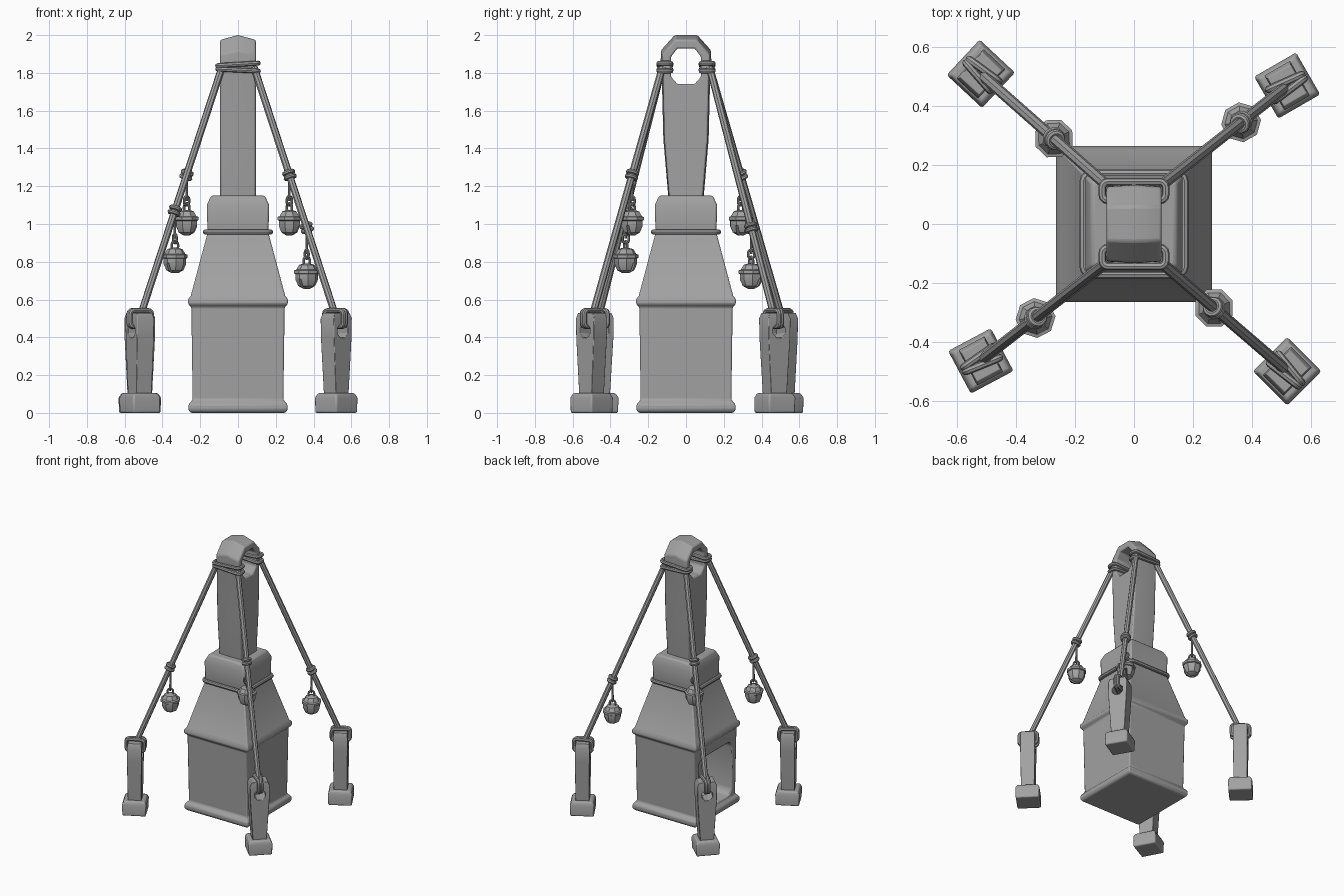
import bpy, bmesh, math
from mathutils import Vector, Matrix

cube = bpy.data.objects.get("Cube")
if cube:
    bpy.data.objects.remove(cube, do_unlink=True)

stone = bpy.data.materials.new("stone grey")
stone.use_nodes = True
GREY = (0.36, 0.36, 0.36, 1)
stone.diffuse_color = GREY
stone.node_tree.nodes["Principled BSDF"].inputs["Base Color"].default_value = GREY


def activate(ob):
    bpy.ops.object.select_all(action="DESELECT")
    ob.select_set(True)
    bpy.context.view_layer.objects.active = ob


def loft(name, rings, matrix=Matrix()):
    """Skin equal-length rings of points and cap both ends."""
    bm = bmesh.new()
    loops = [[bm.verts.new(p) for p in ring] for ring in rings]
    n = len(loops[0])
    for a, b in zip(loops, loops[1:]):
        for i in range(n):
            bm.faces.new((a[i], a[(i + 1) % n], b[(i + 1) % n], b[i]))
    bm.faces.new(loops[0])
    bm.faces.new(loops[-1])
    bmesh.ops.recalc_face_normals(bm, faces=bm.faces)
    me = bpy.data.meshes.new(name)
    bm.to_mesh(me)
    bm.free()
    ob = bpy.data.objects.new(name, me)
    ob.matrix_world = matrix
    bpy.context.collection.objects.link(ob)
    me.materials.append(stone)
    return ob


def block(name, levels, matrix=Matrix()):
    """Rectangular column from (z, half x, half y) levels."""
    return loft(name, [[(-x, -y, z), (x, -y, z), (x, y, z), (-x, y, z)]
                       for z, x, y in levels], matrix)


def lathe(name, profile, matrix, n=8):
    return loft(name, [[(r * math.cos(math.tau * i / n), r * math.sin(math.tau * i / n), z)
                        for i in range(n)] for r, z in profile], matrix)


def cut(ob, cutter):
    mod = ob.modifiers.new("cut", "BOOLEAN")
    mod.object = cutter
    mod.solver = "EXACT"
    bpy.context.view_layer.update()
    activate(ob)
    bpy.ops.object.modifier_apply(modifier=mod.name)
    bpy.data.objects.remove(cutter, do_unlink=True)


def finish(ob, bevel=0.0):
    activate(ob)
    if bevel:
        mod = ob.modifiers.new("soft edges", "BEVEL")
        mod.width = bevel
        mod.segments = 2
        mod.angle_limit = math.radians(35)
    bpy.ops.object.shade_smooth_by_angle(angle=math.radians(35))
    return ob


def tube(name, points, radius, cyclic=False, matrix=Matrix()):
    cu = bpy.data.curves.new(name, "CURVE")
    cu.dimensions = "3D"
    cu.bevel_depth = radius
    cu.bevel_resolution = 2
    cu.use_fill_caps = True
    sp = cu.splines.new("POLY")
    sp.points.add(len(points) - 1)
    for p, co in zip(sp.points, points):
        p.co = (*co, 1)
    sp.use_cyclic_u = cyclic
    cu.materials.append(stone)
    ob = bpy.data.objects.new(name, cu)
    ob.matrix_world = matrix
    bpy.context.collection.objects.link(ob)
    activate(ob)
    bpy.ops.object.convert(target="MESH")
    return finish(bpy.context.object)


def rounded(hx, hy, r, steps=3):
    """Rounded rectangle in the xy plane."""
    pts = []
    for k, (sx, sy) in enumerate([(1, 1), (-1, 1), (-1, -1), (1, -1)]):
        for i in range(steps + 1):
            a = math.pi / 2 * (k + i / steps)
            pts.append((sx * (hx - r) + r * math.cos(a), sy * (hy - r) + r * math.sin(a), 0))
    return pts


def at(x, y, z):
    return Matrix.Translation((x, y, z))


def turn(angle, axis):
    return Matrix.Rotation(angle, 4, axis)


# Main house: foot, walls, eaves and sloping roof
house = block("house_body", [(z, h, h) for z, h in [
    (0, .25), (.015, .262), (.045, .262), (.07, .24), (.56, .247), (.575, .264),
    (.6, .264), (.62, .25), (.95, .162)]])
niche = loft("niche_cutter", [[(x, p[0], p[1] + .28) for p in rounded(.195, .2, .05)]
                              for x in (-.4, -.02)])
cut(house, niche)
finish(house, .008)

# Collar block above the roof, with its rope
finish(block("collar", [(z, h, h) for z, h in [
    (.93, .155), (.98, .162), (1.1, .165), (1.15, .143)]]), .01)
tube("collar_rope", rounded(.172, .172, .03), .014, True, at(0, 0, .958))

# Tall shaft with an eyelet at the top
side = [(.09, 1.1), (.12, 1.45), (.128, 1.78), (.135, 1.84), (.132, 1.92), (.06, 2)]
outline = side + [(-y, z) for y, z in reversed(side)]
shaft = loft("shaft", [[(x, y * k, z - (drop if z > 1.9 else 0)) for y, z in outline]
                       for x, k, drop in [(-.094, .95, .025), (0, 1, 0), (.094, .95, .025)]])
eye = [(.045, 1.74), (.08, 1.78), (.08, 1.885), (.045, 1.93)]
eye += [(-y, z) for y, z in reversed(eye)]
cut(shaft, loft("eye_cutter", [[(x, y, z) for y, z in eye] for x in (-.3, .3)]))
finish(shaft, .008)

for s in (-1, 1):
    for z, tilt in ((1.815, .05), (1.845, -.06)):
        tube("eyelet_rope", rounded(.108, .032, .02), .013, True,
             at(0, s * .112, z) @ turn(tilt, "Y"))

# Four posts with a rope, knot and bell each: x, y, facing, knot height, bell height
posts = [(.52, .47, 30, .98, .75), (-.52, .51, 137, 1.26, 1.033),
         (-.52, -.465, 208, 1.07, .833), (.52, -.5, -45, 1.26, 1.033)]
for px, py, facing, knot_z, bell_z in posts:
    base = at(px, py, 0) @ turn(math.radians(facing), "Z")
    finish(block("post_foot", [(0, .08, .08), (.08, .082, .082), (.105, .07, .07)], base), .008)
    post = block("post", [(.09, .046, .047), (.4, .05, .066), (.5, .05, .068), (.53, .045, .056)], base)
    cut(post, lathe("hole_cutter", [(.04, -.2), (.04, .2)],
                    base @ at(0, 0, .435) @ turn(math.pi / 2, "Y") @ turn(math.pi / 8, "Z")))
    finish(post, .006)
    for off, lean in ((-.016, .12), (.014, -.1)):
        tube("post_rope", rounded(.042, .062, .02), .013, True,
             base @ at(0, off, .5) @ turn(lean, "Z") @ turn(math.pi / 2, "X") @ turn(math.pi / 2, "Z"))

    # Stay rope from eyelet to post
    start = Vector((math.copysign(.085, px), math.copysign(.125, py), 1.83))
    end = Vector((px * .98, py * .98, .535))
    tube("stay_rope", [start, end], .019)
    along = (end - start).normalized()
    knot = start.lerp(end, (start.z - knot_z) / (start.z - end.z))
    spin = along.to_track_quat("Z", "Y").to_matrix().to_4x4()
    for d in (-.013, .013):
        tube("knot", rounded(.024, .024, .023), .012, True,
             Matrix.Translation(knot + along * d) @ spin)

    # Hanger: string with a ring at the bell
    bx, by = knot.x, knot.y
    tube("hanger", [(bx, by, knot_z), (bx, by, bell_z + .09)], .007)
    for k, z in enumerate((.052, .09)):
        tube("hanger_ring", rounded(.019, .024, .018), .007, True,
             at(bx, by, bell_z + z) @ turn(math.radians(facing + 90 * k), "Z")
             @ turn(math.pi / 2, "X"))

    # Slotted round bell with a rim
    place = at(bx, by, bell_z) @ turn(math.radians(facing + 22), "Z")
    bell = lathe("bell", [(.012, .042), (.04, .034), (.056, .008), (.068, .004), (.068, -.012),
                          (.06, -.016), (.06, -.045), (.045, -.078), (.018, -.093)], place)
    cut(bell, block("slot_cutter", [(-.12, .1, .007), (-.04, .1, .007)], place))
    finish(bell)
